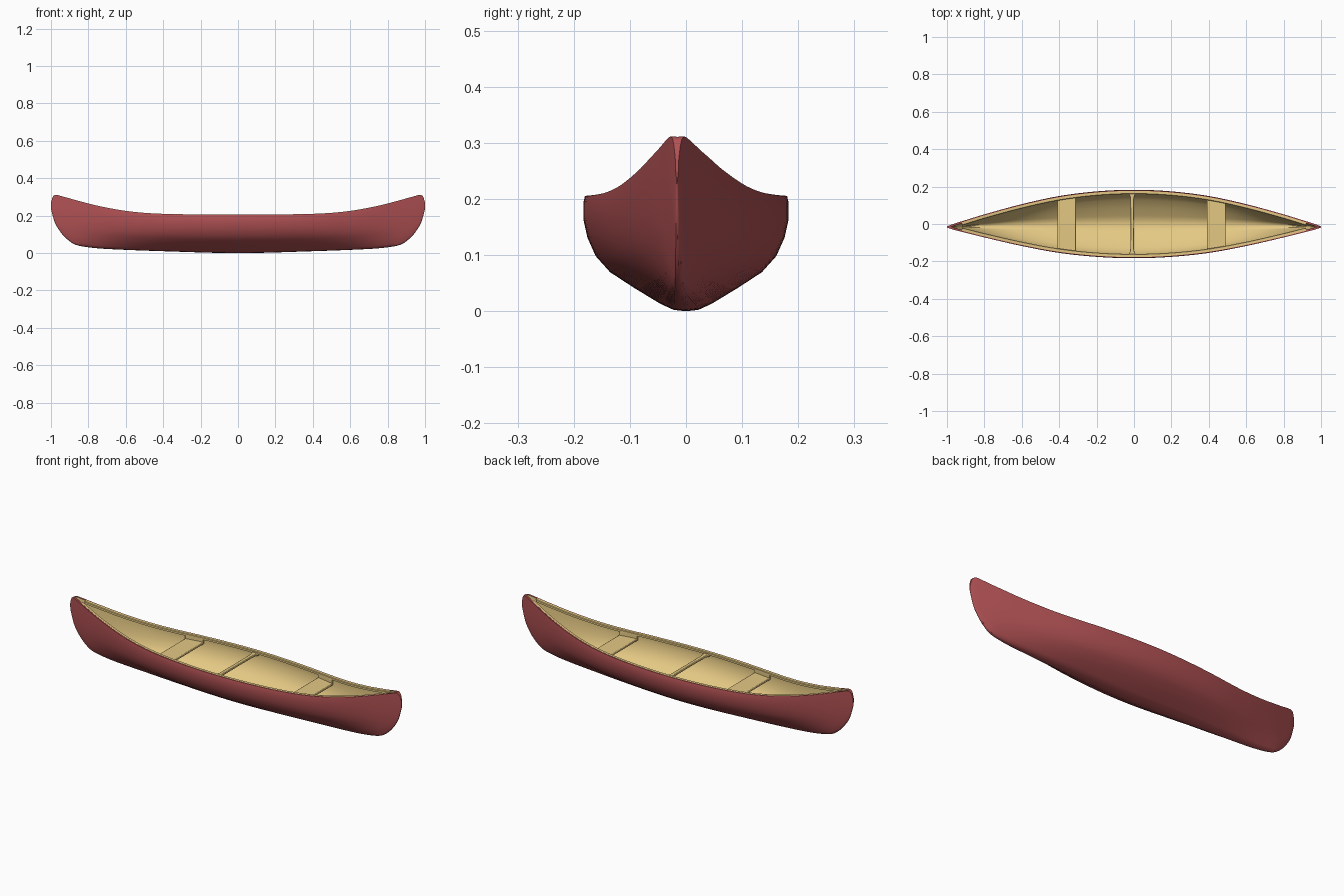
import bpy, bmesh, math

if "Cube" in bpy.data.objects:
    bpy.data.objects.remove(bpy.data.objects["Cube"])


def material(name, color):
    m = bpy.data.materials.new(name)
    m.diffuse_color = (*color, 1)
    m.use_nodes = True
    m.node_tree.nodes["Principled BSDF"].inputs["Base Color"].default_value = m.diffuse_color
    return m


RED = material("red_paint", (0.45, 0.085, 0.09))
TAN = material("pale_wood", (0.78, 0.58, 0.23))

# Profiles from amidships to the stem: half width, sheer height, keel height
WIDTH = [(0, .183), (.2, .175), (.4, .152), (.6, .112), (.8, .062), (.9, .034), (.97, .014), (1, .003)]
SHEER = [(0, .205), (.4, .209), (.58, .222), (.74, .25), (.87, .283), (.95, .306), (.975, .311), (.99, .302), (1, .27)]
KEEL = [(0, 0), (.4, .01), (.7, .022), (.8, .031), (.875, .047), (.92, .08), (.95, .114), (.98, .165), (1, .235)]
# Normalised half section from keel to sheer, amidships and at the stem
MID = [(0, 0), (.12, .012), (.25, .065), (.5, .2), (.74, .34), (.88, .48), (.96, .64), (1, .8), (1, .94), (.985, 1)]
END = [(0, 0), (.2, .012), (.36, .07), (.55, .2), (.7, .34), (.81, .48), (.9, .64), (.95, .8), (.99, .94), (1, 1)]


def curve(pts, x):
    """Smooth interpolation through the points, mirrored about x = 0."""
    x = min(abs(x), 1)
    p = [(-pts[1][0], pts[1][1])] + pts + [(2 * pts[-1][0] - pts[-2][0], 2 * pts[-1][1] - pts[-2][1])]
    i = next(i for i in range(1, len(p) - 2) if x <= p[i + 1][0])

    def slope(j):
        return (p[j + 1][1] - p[j - 1][1]) / (p[j + 1][0] - p[j - 1][0])
    h = p[i + 1][0] - p[i][0]
    t = (x - p[i][0]) / h
    return ((2*t**3 - 3*t*t + 1) * p[i][1] + (t**3 - 2*t*t + t) * h * slope(i)
            + (3*t*t - 2*t**3) * p[i + 1][1] + (t**3 - t*t) * h * slope(i + 1))


def centre(x):
    return -0.016 * x * x


def half_section(x, w, k, s):
    b = abs(x) ** 3
    return [(w * (m[0] * (1 - b) + e[0] * b), k + (s - k) * m[1]) for m, e in zip(MID, END)]


def full_section(x, w, k, s):
    h = half_section(x, w, k, s)
    c = centre(x)
    return [(x, c - y, z) for y, z in reversed(h)] + [(x, c + y, z) for y, z in h[1:]]


def finish(name, bm, mats, angle=40):
    bmesh.ops.remove_doubles(bm, verts=bm.verts[:], dist=1e-5)
    bmesh.ops.recalc_face_normals(bm, faces=bm.faces[:])
    me = bpy.data.meshes.new(name)
    bm.to_mesh(me)
    bm.free()
    for m in mats:
        me.materials.append(m)
    ob = bpy.data.objects.new(name, me)
    bpy.context.collection.objects.link(ob)
    bpy.ops.object.select_all(action='DESELECT')
    ob.select_set(True)
    bpy.context.view_layer.objects.active = ob
    bpy.ops.object.shade_smooth_by_angle(angle=math.radians(angle))
    return ob


def loft(bm, rings, mat_of=lambda j: 0):
    """Skin closed rings of points, then close the two ends."""
    rows = [[bm.verts.new(p) for p in r] for r in rings]
    n = len(rows[0])
    for a, b in zip(rows, rows[1:]):
        for j in range(n):
            f = bm.faces.new((a[j], a[(j + 1) % n], b[(j + 1) % n], b[j]))
            f.material_index = mat_of(j)
    bm.faces.new(rows[0])
    bm.faces.new(rows[-1])


# Hull: outer skin, rim and hollow inside in one closed ring per station
rings = []
for i in range(81):
    x = math.sin(math.pi / 2 * (i / 40 - 1))
    w, s, k = curve(WIDTH, x), curve(SHEER, x), curve(KEEL, x)
    wi = max(w - .011, 0)
    t = min(wi / .018, 1)
    ki = s - (s - k - .012) * t * t * (3 - 2 * t)
    rings.append(full_section(x, w, k, s) + full_section(x, wi, ki, s)[::-1])
N = 2 * len(MID) - 1
bm = bmesh.new()
loft(bm, rings, lambda j: 1 if N <= j < 2 * N - 1 else 0)
finish("hull", bm, [RED, TAN])

# Inner gunwale rails, one along each side
for side, label in ((-1, "front"), (1, "back")):
    rings = []
    for i in range(49):
        x = .92 * math.sin(math.pi / 2 * (i / 24 - 1))
        w, s, c = curve(WIDTH, x), curve(SHEER, x), centre(x)
        o, n = w - .006, max(w - .023, .002)
        rings.append([(x, c + side * y, s + z) for y, z in
                      ((o, .001), (n + .003, .001), (n, -.002), (n, -.012), (o, -.012))])
    bm = bmesh.new()
    loft(bm, rings)
    finish(label + "_gunwale_rail", bm, [TAN])


def plank(name, outline, z, thick, bevel):
    """Flat board: outline in plan, extruded upward with rounded edges."""
    bm = bmesh.new()
    face = bm.faces.new([bm.verts.new((x, y, z)) for x, y in outline])
    up = bmesh.ops.extrude_face_region(bm, geom=[face])["geom"]
    for v in up:
        if isinstance(v, bmesh.types.BMVert):
            v.co.z += thick
    ob = finish(name, bm, [TAN])
    mod = ob.modifiers.new("round_edges", 'BEVEL')
    mod.width, mod.segments = bevel, 2
    return ob


# Seats, reaching across to the hull sides
for name, x0, x1 in (("left_seat", -.41, -.31), ("right_seat", .39, .49)):
    xs = [x0 + (x1 - x0) * i / 4 for i in range(5)]
    low = [(x, centre(x) - curve(WIDTH, x) + .009) for x in xs]
    high = [(x, centre(x) + curve(WIDTH, x) - .009) for x in xs]
    plank(name, low + high[::-1], .168, .012, .003)
    # Upturned hanger lip at each end of the seat
    for side, label in ((-1, "front"), (1, "back")):
        outer = [(x, centre(x) + side * (curve(WIDTH, x) - .010)) for x in xs]
        inner = [(x, centre(x) + side * (curve(WIDTH, x) - .019)) for x in xs]
        plank(name + "_" + label + "_hanger", outer + inner[::-1], .172, .027, .002)

# Centre thwart, flaring where it meets the rails
half = [(.166, .022), (.158, .017), (.148, .012), (.13, .0095), (0, .0085)]
edge = [(hw, -y) for y, hw in half] + [(hw, y) for y, hw in half[-2::-1]]
outline = [(x - .01, y) for x, y in edge] + [(-x - .01, y) for x, y in reversed(edge)]
plank("thwart", outline, .184, .013, .003)
